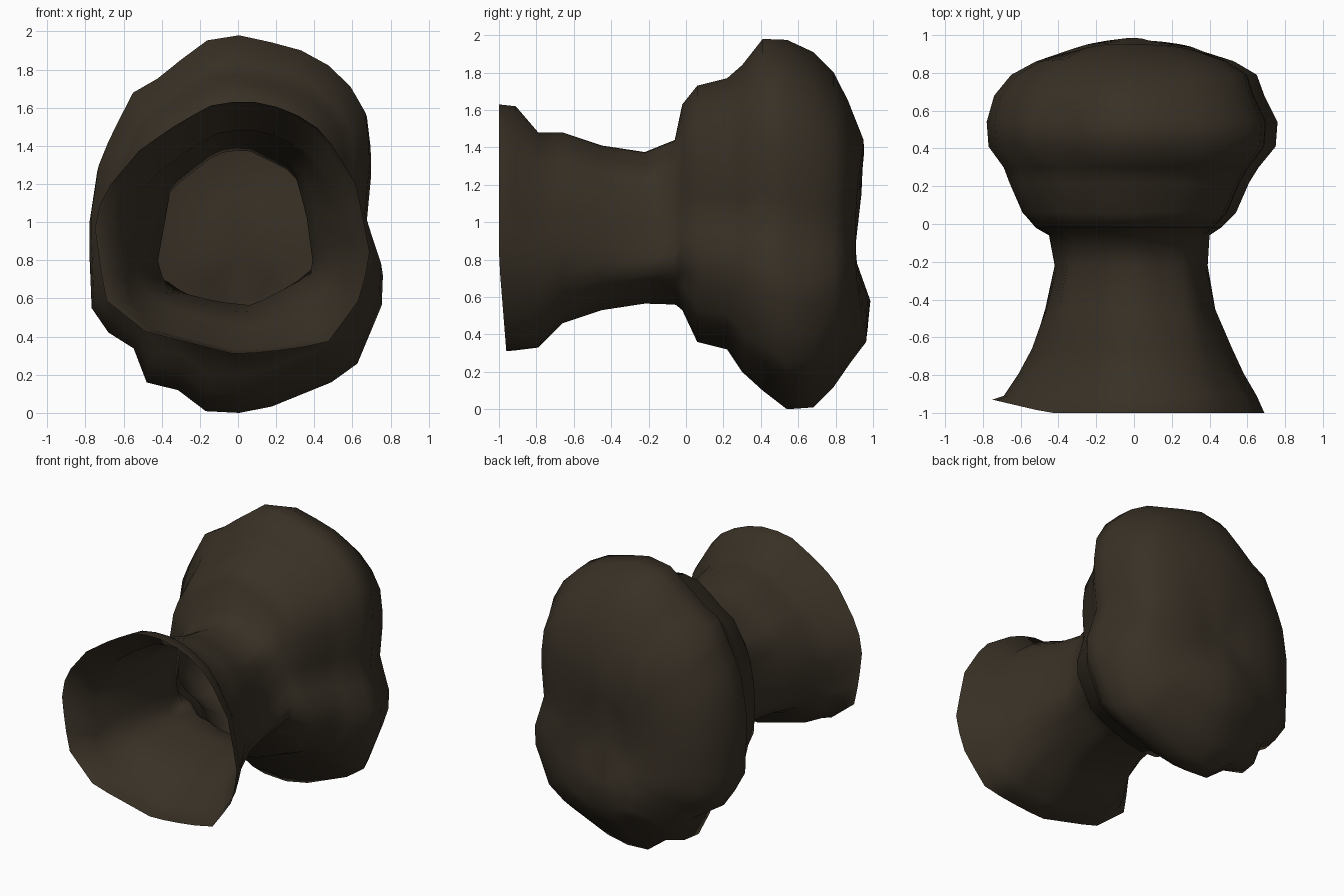
import bpy, bmesh, math

if "Cube" in bpy.data.objects:
    bpy.data.objects.remove(bpy.data.objects["Cube"])

N = 36  # sides of the loft

# Cross-section outlines (x, z): flared tunnel mouth, rough neck and lumpy chamber
MOUTH = [(.69, .85), (.62, 1.2), (.5, 1.4), (.39, 1.53), (.15, 1.63), (-.1, 1.63), (-.3, 1.52),
         (-.5, 1.38), (-.65, 1.2), (-.74, 1.03), (-.68, .6), (-.47, .43), (0, .31), (.3, .34),
         (.48, .38), (.65, .62)]
NECK = [(.4, .76), (.36, 1.05), (.3, 1.26), (.05, 1.38), (-.1, 1.36), (-.34, 1.18),
        (-.41, .8), (-.35, .68), (-.1, .62), (.08, .6)]
CHAMBER = [(.66, 1.0), (.69, 1.32), (.66, 1.57), (.57, 1.72), (.46, 1.82), (.34, 1.89), (.02, 1.98),
           (-.22, 1.94), (-.36, 1.78), (-.56, 1.66), (-.73, 1.3), (-.78, .97), (-.76, .48),
           (-.55, .36), (-.47, .15), (-.3, .13), (-.17, .02), (.08, .01), (.52, .19), (.6, .24),
           (.77, .65), (.68, .93)]
# Stations along the cave: y, x min, x max, z min, z max, blend (0 mouth, 1 neck, 2 chamber)
STATIONS = [
    (-1.0, -.75, .69, .31, 1.63, 0), (-.91, -.69, .65, .315, 1.62, 0),
    (-.79, -.61, .58, .33, 1.48, .1), (-.66, -.54, .52, .46, 1.48, .3),
    (-.45, -.47, .43, .53, 1.41, .7), (-.22, -.42, .39, .565, 1.375, 1),
    (-.06, -.45, .40, .56, 1.44, 1.1), (-.02, -.52, .46, .53, 1.63, 1.5),
    (.06, -.59, .54, .36, 1.73, 1.8), (.22, -.66, .61, .32, 1.77, 2),
    (.30, -.69, .66, .2, 1.84, 2), (.41, -.77, .75, .1, 1.98, 2),
    (.54, -.78, .76, .0, 1.975, 2), (.68, -.74, .69, .01, 1.91, 2),
    (.79, -.65, .65, .12, 1.80, 2), (.86, -.52, .53, .25, 1.65, 2),
    (.905, -.36, .36, .36, 1.44, 2), (.905, -.18, .18, .58, 1.15, 2)]
BACK = 15  # first station of the back wall


def polar(outline, cx, cz):
    """Radii of an outline at N even angles."""
    pts = sorted((math.atan2(z - cz, x - cx) % math.tau, x - cx, z - cz) for x, z in outline)
    radii = []
    for i in range(N):
        a = math.tau * i / N
        nxt = next((k for k, p in enumerate(pts) if p[0] > a), 0)
        (_, x0, z0), (_, x1, z1) = pts[nxt - 1], pts[nxt]
        dx, dz = x1 - x0, z1 - z0
        radii.append((x0 * dz - z0 * dx) / (math.cos(a) * dz - math.sin(a) * dx))
    return radii


def fit(v, lo, hi):
    a, b = min(v), max(v)
    return [lo + (t - a) / (b - a) * (hi - lo) for t in v]


def bulge(x, z):
    """Low and high swellings of the back wall."""
    side = math.exp(-(x / .3) ** 2)
    return side * (.095 * math.exp(-((z - .5) / .2) ** 2) + .06 * math.exp(-((z - 1.32) / .22) ** 2))


shapes = [polar(MOUTH, -.02, .97), polar(NECK, 0, .97), polar(CHAMBER, 0, 1)]
bm = bmesh.new()
rings = []
for k, (y, x0, x1, z0, z1, t) in enumerate(STATIONS):
    s = min(int(t), 1)
    f = t - s
    r = [a * (1 - f) + b * f for a, b in zip(shapes[s], shapes[s + 1])]
    xs = fit([q * math.cos(math.tau * i / N) for i, q in enumerate(r)], x0, x1)
    zs = fit([q * math.sin(math.tau * i / N) for i, q in enumerate(r)], z0, z1)
    ring = []
    for x, z in zip(xs, zs):
        yy = y
        if k == 0:                        # uneven mouth rim
            yy += .07 * max(0, -x - .45) / .3 + .04 * max(0, .8 - z) / .5
        if k >= BACK:
            yy += bulge(x, z)
        ring.append(bm.verts.new((x, min(yy, 1), z)))
    rings.append(ring)

# Skin the rings; the front stays open so the inside is visible
for a, b in zip(rings, rings[1:]):
    for i in range(N):
        j = (i + 1) % N
        bm.faces.new((a[i], a[j], b[j], b[i]))
# Middle of the back wall
pole = bm.verts.new((0, .9, .82))
for i in range(N):
    bm.faces.new((rings[-1][i], rings[-1][(i + 1) % N], pole))

bmesh.ops.recalc_face_normals(bm, faces=bm.faces)
for face in bm.faces:
    face.smooth = True
me = bpy.data.meshes.new("cave_shell")
bm.to_mesh(me)
bm.free()
cave = bpy.data.objects.new("cave_shell", me)
bpy.context.collection.objects.link(cave)

# Dark brown rock
rock = bpy.data.materials.new("dark_brown_rock")
rock.diffuse_color = (.040, .030, .019, 1)
rock.use_nodes = True
rock.node_tree.nodes["Principled BSDF"].inputs["Base Color"].default_value = rock.diffuse_color
me.materials.append(rock)
